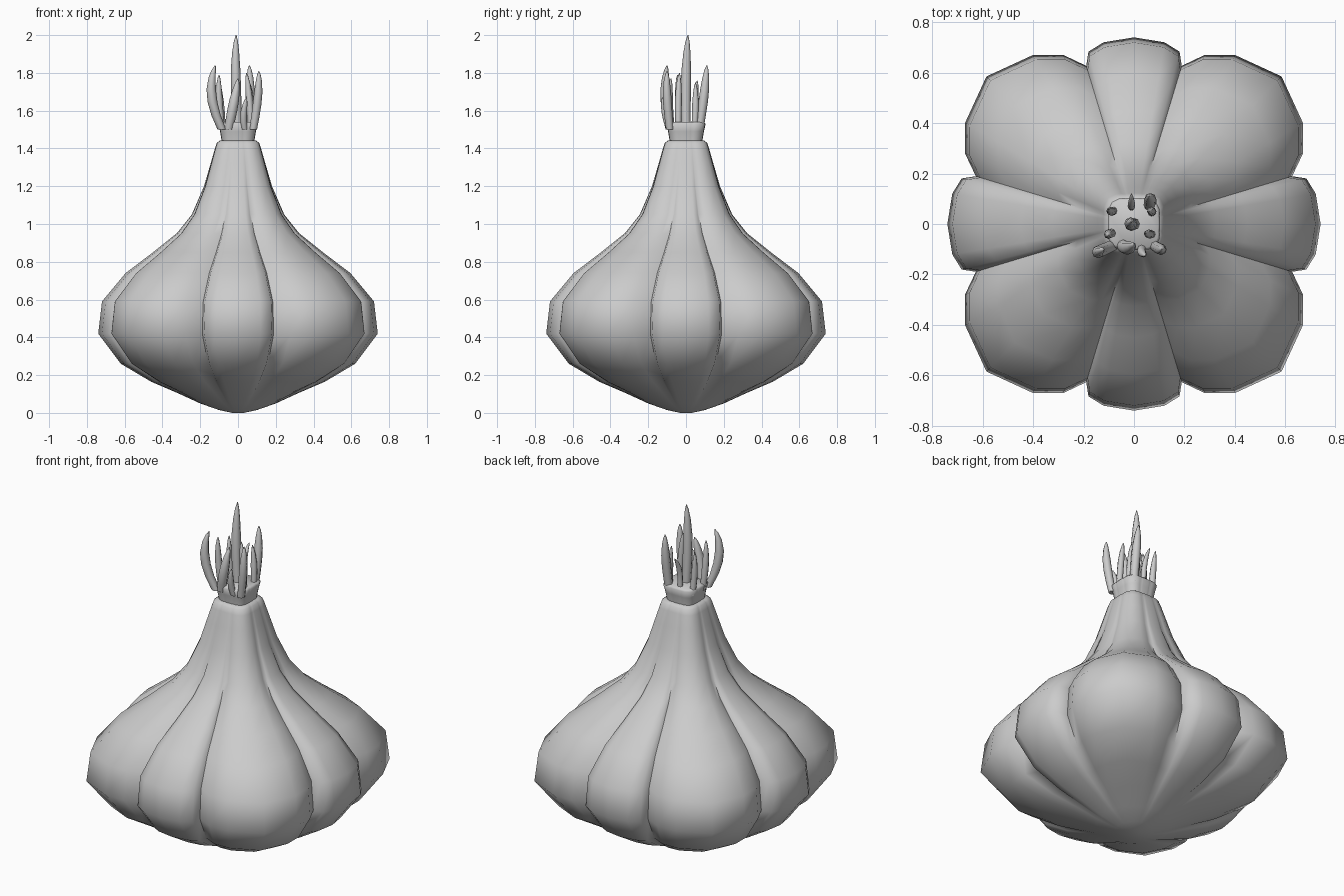
import bpy, bmesh, math
from mathutils import Vector

cube = bpy.data.objects.get("Cube")
if cube:
    bpy.data.objects.remove(cube, do_unlink=True)

skin = bpy.data.materials.new("pale_grey_skin")
skin.use_nodes = True
GREY = (0.6, 0.6, 0.6, 1)
skin.diffuse_color = GREY
skin.node_tree.nodes["Principled BSDF"].inputs["Base Color"].default_value = GREY


def loft(name, rings, angle=60):
    """Skin a stack of closed rings and cap both ends."""
    bm = bmesh.new()
    loops = [[bm.verts.new(p) for p in ring] for ring in rings]
    n = len(loops[0])
    for a, b in zip(loops, loops[1:]):
        for i in range(n):
            j = (i + 1) % n
            bm.faces.new((a[i], a[j], b[j], b[i]))
    bm.faces.new(loops[0][::-1])
    bm.faces.new(loops[-1])
    bmesh.ops.recalc_face_normals(bm, faces=bm.faces)
    mesh = bpy.data.meshes.new(name)
    bm.to_mesh(mesh)
    bm.free()
    mesh.materials.append(skin)
    obj = bpy.data.objects.new(name, mesh)
    bpy.context.collection.objects.link(obj)
    bpy.ops.object.select_all(action="DESELECT")
    obj.select_set(True)
    bpy.context.view_layer.objects.active = obj
    bpy.ops.object.shade_smooth_by_angle(angle=math.radians(angle))
    return obj


# Half of one quarter: angle, clove outline, square neck outline
EIGHTH = [(0, 1, 1), (9.5, .987, 1.01), (14.8, .955, 1.02), (16.8, .885, 1.02),
          (22.7, .982, 1.07), (31, 1.055, 1.13), (45, 1.118, 1.19)]
quarter = EIGHTH + [(90 - a, c, s) for a, c, s in EIGHTH[-2:0:-1]]
OUTLINE = [(a + 90 * q, c, s) for q in range(4) for a, c, s in quarter]

# Bulb: height, radius, clove strength, neck squareness
PROFILE = [(0, .03, 0, 0), (.015, .1, 0, 0), (.05, .2, .1, 0), (.105, .32, .4, 0),
           (.165, .46, .8, 0), (.26, .62, 1, 0), (.42, .74, 1, 0), (.59, .72, 1, 0),
           (.74, .595, 1, 0), (.85, .45, .95, .05), (.95, .325, .75, .25),
           (1.05, .245, .5, .5), (1.2, .18, .22, .78), (1.32, .145, .08, .92),
           (1.4, .122, 0, 1), (1.43, .112, 0, 1), (1.442, .095, 0, 1)]
rings = []
for z, r, lobe, square in PROFILE:
    ring = []
    for a, c, s in OUTLINE:
        k = r * (1 + lobe * (c - 1) + square * (s - 1))
        t = math.radians(a)
        ring.append((k * math.cos(t), k * math.sin(t), z))
    rings.append(ring)
loft("bulb", rings, 75)

# Flared square collar holding the sprouts
collar = []
for z, r in [(1.42, .085), (1.45, .088), (1.49, .095), (1.53, .104), (1.54, .095)]:
    collar.append([(r * s * math.cos(math.radians(a)), r * s * math.sin(math.radians(a)), z)
                   for a, c, s in OUTLINE])
loft("collar", collar)


def sprout(name, base, middle, tip, radius):
    """Curved tapering shoot through three points."""
    b, m, t = Vector(base), Vector(middle), Vector(tip)
    ctrl = 2 * m - (b + t) / 2
    rings = []
    for u, w in [(0, .9), (.2, .95), (.4, 1), (.6, .95), (.8, .7), (.93, .4), (1, .08)]:
        p = b * (1 - u) ** 2 + ctrl * 2 * u * (1 - u) + t * u * u
        rings.append([p + Vector((math.cos(i * math.pi / 4), math.sin(i * math.pi / 4), 0))
                      * radius * w for i in range(8)])
    loft(name, rings)


SPROUTS = [
    ("centre", (0, 0, 1.5), (-.012, 0, 1.76), (-.01, .01, 2.0), .027),
    ("front_right", (-.085, -.085, 1.5), (-.14, -.11, 1.68), (-.12, -.1, 1.84), .026),
    ("front_middle", (-.05, -.08, 1.5), (-.025, -.095, 1.63), (0, -.08, 1.77), .027),
    ("front_left", (.08, -.085, 1.5), (.105, -.1, 1.67), (.11, -.1, 1.81), .023),
    ("front_inner", (.035, -.09, 1.5), (.03, -.11, 1.58), (.045, -.125, 1.67), .018),
    ("right_front", (-.085, -.035, 1.5), (-.1, -.04, 1.65), (-.1, -.045, 1.79), .019),
    ("right_back", (-.08, .055, 1.5), (-.09, .05, 1.62), (-.1, .06, 1.76), .018),
    ("left_front", (.07, -.04, 1.5), (.06, -.04, 1.66), (.045, -.035, 1.8), .018),
    ("left_back", (.07, .045, 1.5), (.07, .05, 1.62), (.06, .05, 1.75), .018),
    ("back_left", (.06, .07, 1.5), (.065, .095, 1.68), (.06, .11, 1.84), .025),
    ("back_middle", (-.01, .07, 1.5), (-.01, .075, 1.63), (-.01, .12, 1.72), .015),
]
for name, base, middle, tip, radius in SPROUTS:
    sprout("sprout_" + name, base, middle, tip, radius)
